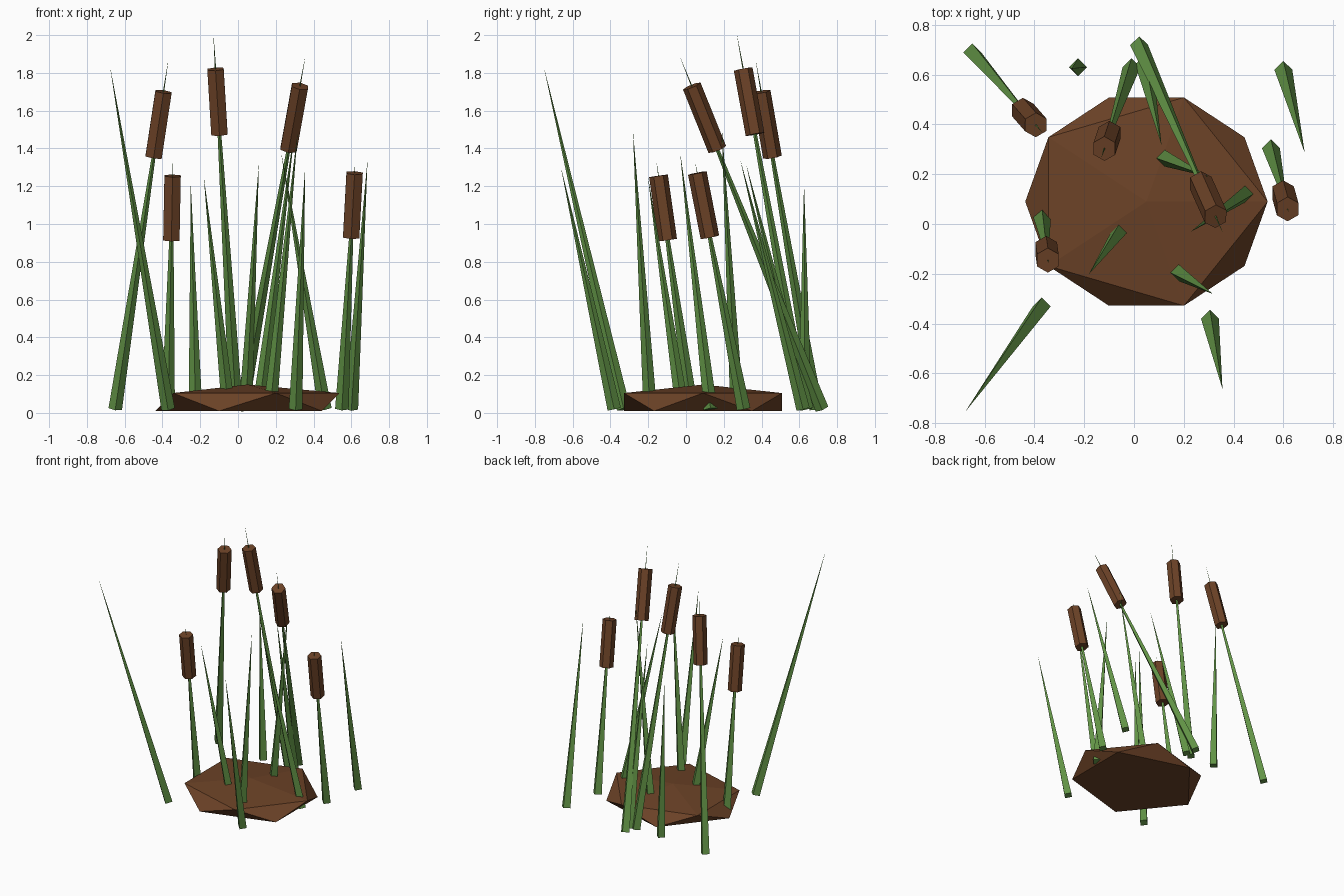
import bpy, bmesh
from math import sin, cos, radians
from mathutils import Vector

cube = bpy.data.objects.get("Cube")
if cube:
    bpy.data.objects.remove(cube, do_unlink=True)


def make_material(name, rgb):
    mat = bpy.data.materials.new(name)
    mat.use_nodes = True
    mat.diffuse_color = (*rgb, 1)
    mat.node_tree.nodes["Principled BSDF"].inputs["Base Color"].default_value = (*rgb, 1)
    return mat


green = make_material("reed_green", (0.12, 0.29, 0.06))
brown = make_material("earth_brown", (0.15, 0.055, 0.02))


def add_object(name, bm, mat):
    bmesh.ops.recalc_face_normals(bm, faces=bm.faces)
    mesh = bpy.data.meshes.new(name)
    bm.to_mesh(mesh)
    bm.free()
    mesh.materials.append(mat)
    obj = bpy.data.objects.new(name, mesh)
    bpy.context.collection.objects.link(obj)
    return obj


def add_cone(name, start, end, sides, r1, r2, mat):
    """Flat-sided cone or prism running from start to end."""
    axis = end - start
    bm = bmesh.new()
    bmesh.ops.create_cone(bm, cap_ends=True, segments=sides, radius1=r1,
                          radius2=r2, depth=axis.length)
    obj = add_object(name, bm, mat)
    obj.location = (start + end) / 2
    obj.rotation_mode = "QUATERNION"
    obj.rotation_quaternion = Vector((0, 0, 1)).rotation_difference(axis)


def add_reed(name, base, tip):
    start, end = Vector((*base, 0.02)), Vector(tip)
    add_cone(name, start, end, 4, 0.036, 0.0004, green)
    return start, end


# Earth mound: two staggered rings of five, with a low peak
bm = bmesh.new()
bmesh.ops.create_icosphere(bm, subdivisions=1, radius=1)
bm.clear()
centre = Vector((0.05, 0.09, 0))


def ring(offset, z):
    angles = [radians(72 * i + offset) for i in range(5)]
    return [bm.verts.new(centre + Vector((0.487 * cos(a), 0.44 * sin(a), z))) for a in angles]


upper, lower = ring(0, 0.105), ring(36, 0.01)
peak = bm.verts.new(centre + Vector((0, 0, 0.15)))
for i in range(5):
    j = (i + 1) % 5
    bm.faces.new((upper[i], upper[j], peak))
    bm.faces.new((upper[i], lower[i], upper[j]))
    bm.faces.new((lower[i], lower[j], upper[j]))
bm.faces.new(lower[::-1])
add_object("earth_mound", bm, brown)

# Cattails: base, tip, height where the head starts and ends
cattails = [
    ((-0.65, 0.69), (-0.37, 0.37, 1.86), 1.355, 1.70),
    ((-0.01, 0.63), (-0.13, 0.27, 2.0), 1.475, 1.82),
    ((0.02, 0.72), (0.355, -0.03, 1.88), 1.395, 1.73),
    ((0.55, 0.305), (0.62, 0.05, 1.32), 0.93, 1.27),
    ((-0.37, 0.03), (-0.345, -0.155, 1.32), 0.915, 1.255),
]
for i, (base, tip, low, high) in enumerate(cattails, 1):
    start, end = add_reed(f"cattail_stem_{i}", base, tip)
    at = lambda z: start.lerp(end, (z - start.z) / (end.z - start.z))
    add_cone(f"cattail_head_{i}", at(low), at(high), 6, 0.05, 0.05, brown)

# Plain blades: base and tip
blades = [
    ((-0.225, 0.63), (-0.25, 0.625, 1.2)),
    ((0.04, 0.64), (0.11, 0.32, 1.31)),
    ((0.6, 0.62), (0.685, 0.29, 1.33)),
    ((-0.37, -0.33), (-0.675, -0.75, 1.82)),
    ((0.305, -0.38), (0.355, -0.66, 1.29)),
    ((-0.05, -0.02), (-0.18, -0.2, 1.24)),
    ((0.17, -0.19), (0.315, -0.28, 1.48)),
    ((0.46, 0.13), (0.23, -0.03, 1.37)),
    ((0.11, 0.27), (0.3, 0.19, 1.5)),
]
for i, (base, tip) in enumerate(blades, 1):
    add_reed(f"blade_{i}", base, tip)
